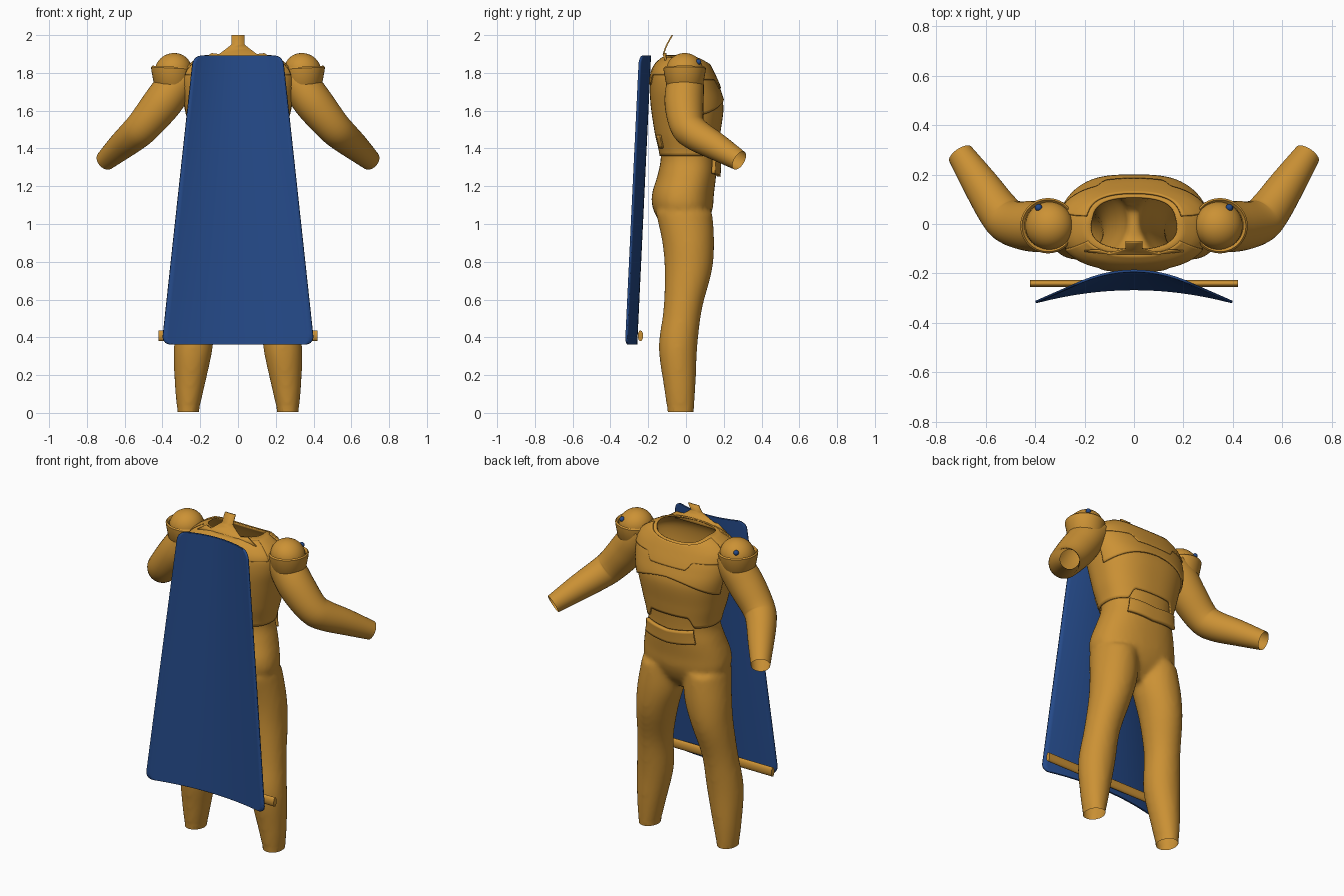
import bpy, bmesh, math
from mathutils import Vector

if "Cube" in bpy.data.objects:
    bpy.data.objects.remove(bpy.data.objects["Cube"])


def material(name, rgb):
    m = bpy.data.materials.new(name)
    m.diffuse_color = (*rgb, 1)
    m.use_nodes = True
    m.node_tree.nodes["Principled BSDF"].inputs["Base Color"].default_value = m.diffuse_color
    return m


GOLD = material("golden_orange", (0.60, 0.285, 0.035))
BLUE = material("deep_blue", (0.018, 0.068, 0.25))


def finish(name, bm, mat, mirror=False, thick=0, angle=40):
    me = bpy.data.meshes.new(name)
    bm.to_mesh(me)
    bm.free()
    ob = bpy.data.objects.new(name, me)
    bpy.context.collection.objects.link(ob)
    me.materials.append(mat)
    me.shade_smooth()
    me.set_sharp_from_angle(angle=math.radians(angle))
    if thick:
        s = ob.modifiers.new("thickness", 'SOLIDIFY')
        s.thickness, s.offset = thick, -1
    if mirror:
        ob.modifiers.new("mirror", 'MIRROR').use_mirror_merge = False
    return ob


def spline(keys, steps):
    """Catmull-Rom samples through rows of numbers."""
    out, last = [], len(keys) - 1
    for i in range(last):
        a, b, c, d = (keys[max(0, min(last, i + k))] for k in (-1, 0, 1, 2))
        for s in range(steps):
            t = s / steps
            out.append([q + 0.5 * t * (r - p + t * (2 * p - 5 * q + 4 * r - e + t * (3 * (q - r) + e - p)))
                        for p, q, r, e in zip(a, b, c, d)])
    return out + [list(keys[-1])]


def oval(rx, ry, a, n=2.0):
    c, s = math.cos(a), math.sin(a)
    return (rx * math.copysign(abs(c) ** (2 / n), c),
            ry * math.copysign(abs(s) ** (2 / n), s))


def skin(bm, rings, closed=True, caps=False):
    rows = [[bm.verts.new(p) for p in r] for r in rings]
    n = len(rows[0])
    for lo, hi in zip(rows, rows[1:]):
        for i in range(n if closed else n - 1):
            j = (i + 1) % n
            bm.faces.new((lo[i], lo[j], hi[j], hi[i]))
    if caps:
        bm.faces.new(rows[0][::-1])
        bm.faces.new(rows[-1])


def column(bm, keys, n=2.0, side=1):
    """Closed stack of ovals, keys are (x, y, z, rx, ry)."""
    rings = []
    for x, y, z, rx, ry in spline(keys, 5):
        pts = [oval(rx, ry, math.tau * i / 40, n) for i in range(40)]
        rings.append([(side * x + px, y + py, z) for px, py in pts])
    skin(bm, rings, caps=True)


# Body suit: pelvis and legs fused into one skin, open at ankles and waist
LEG = [(.265, -.028, .005, .056, .07), (.255, -.034, .15, .08, .085),
       (.236, -.042, .35, .103, .102), (.218, -.017, .55, .10, .102),
       (.185, .012, .75, .115, .125), (.158, .012, .9, .13, .137), (.14, -.01, 1.06, .125, .15)]
PELVIS = [(0, -.01, .93, .08, .06), (0, -.012, 1.0, .20, .12), (0, -.017, 1.08, .262, .158),
          (0, -.016, 1.16, .262, .164), (0, .005, 1.26, .235, .155),
          (0, .015, 1.36, .21, .148), (0, .015, 1.5, .23, .16)]
bm = bmesh.new()
column(bm, LEG)
column(bm, LEG, side=-1)
column(bm, PELVIS, 2.3)
raw = finish("suit_volume", bm, GOLD)
rm = raw.modifiers.new("fuse", 'REMESH')
rm.mode, rm.voxel_size = 'VOXEL', 0.013
sm = raw.modifiers.new("soften", 'SMOOTH')
sm.factor, sm.iterations = 0.5, 10
dg = bpy.context.evaluated_depsgraph_get()
bm = bmesh.new()
bm.from_mesh(raw.evaluated_get(dg).to_mesh())
bpy.data.objects.remove(raw)
for z, up in ((.022, 1), (1.47, -1)):
    cut = bmesh.ops.bisect_plane(bm, geom=bm.verts[:] + bm.edges[:] + bm.faces[:], plane_co=(0, 0, z),
                                 plane_no=(0, 0, up), clear_inner=True)
for v in bm.verts:
    if v.co.z < .03:
        v.co.z -= .016
finish("body_suit", bm, GOLD, angle=60)

# Torso surface used by all the armour plates: z, half width, back y, front y
TORSO = [(1.22, .25, -.16, .16), (1.34, .218, -.138, .166), (1.48, .25, -.165, .182), (1.62, .282, -.186, .198),
         (1.72, .30, -.191, .172), (1.80, .295, -.182, .138), (1.85, .255, -.158, .112),
         (1.88, .205, -.125, .092), (1.90, .165, -.10, .08)]
SAMPLES = spline(TORSO, 12)


def torso_point(a, z, off):
    for lo, hi in zip(SAMPLES, SAMPLES[1:]):
        if z <= hi[0]:
            break
    t = max(0, min(1, (z - lo[0]) / (hi[0] - lo[0])))
    rx, yb, yf = (p + (q - p) * t for p, q in zip(lo[1:], hi[1:]))
    x, y = oval(rx + off, (yf - yb) / 2 + off, a, 2.4)
    return (x, y + (yb + yf) / 2, z)


def plate(name, a0, a1, bottom, top, off, rows=14, thick=.008):
    """Curved armour plate between two angles and two height rules."""
    a0, a1 = math.radians(a0), math.radians(a1)
    full = a1 - a0 > 6.28
    cols = 96 if full else 48
    angles = [a0 + (a1 - a0) * i / cols for i in range(cols + (not full))]
    rings = []
    for r in range(rows + 1):
        t = r / rows
        rings.append([torso_point(a, bottom(a) * (1 - t) + top(a) * t, off) for a in angles])
    bm = bmesh.new()
    skin(bm, rings, closed=full)
    return finish(name, bm, GOLD, thick=thick)


def ramp(x, lo, hi):
    t = max(0, min(1, (x - lo) / (hi - lo)))
    return t * t * (3 - 2 * t)


# Vest with a stepped hem and an open, dipped neck
def neck(a):
    return 1.895 - .045 * max(0, math.sin(a)) ** 3


plate("vest", 0, 360, lambda a: 1.36 + .06 * ramp(math.sin(a), .75, .9), neck, 0, 30)
# Chest plate with a wavy lower edge
plate("chest_plate", 12, 168, lambda a: 1.63 + .03 * math.cos(2 * a) * -1 - .03 * abs(math.cos(a)),
      lambda a: 1.79, .008)
# Yoke with a stepped edge in front and behind
plate("front_yoke", 20, 160, lambda a: 1.72 + .045 * ramp(abs(math.cos(a)), .3, .42),
      lambda a: neck(a) - .005, .014)
plate("back_yoke", 205, 335, lambda a: 1.74 + .05 * ramp(abs(math.cos(a)), .3, .42),
      lambda a: 1.885, .006)
# Belt plate on the belly
plate("belt_plate", 52, 128, lambda a: 1.25 + .03 * abs(math.cos(a)),
      lambda a: 1.33 + .03 * abs(math.cos(a)), .022, 6, .02)
# Small buckle plates at the lower back
for k, a in enumerate((232, 294)):
    plate("back_buckle_%d" % (k + 1), a, a + 14, lambda a: 1.40, lambda a: 1.47, .008, 4)

# Back collar standing up behind the neck
half = [(.20, 1.865), (.14, 1.905), (.10, 1.90), (.06, 1.93), (.035, 1.95), (.035, 2.0)]
outline = half + [(-x, z) for x, z in reversed(half)]
bm = bmesh.new()
bm.faces.new([bm.verts.new((x, -.15 + (z - 1.87) * .55 + x * x, z)) for x, z in outline])
finish("back_collar", bm, GOLD, thick=.008)

# Arms: tapered bent tubes, open at the wrists
ARM = [(.27, 0, 1.80, .085), (.335, -.005, 1.73, .10), (.405, -.01, 1.635, .103), (.495, .005, 1.525, .092),
       (.545, .05, 1.475, .086), (.62, .16, 1.41, .073), (.702, .282, 1.336, .054)]
path = spline(ARM, 5)
rings = []
for i, (x, y, z, r) in enumerate(path):
    t = (Vector(path[min(i + 1, len(path) - 1)][:3]) - Vector(path[max(i - 1, 0)][:3])).normalized()
    u = t.cross(Vector((.8, -.6, .3))).normalized()
    w = t.cross(u)
    rings.append([Vector((x, y, z)) + r * (math.cos(b) * u + math.sin(b) * w)
                  for b in (math.tau * k / 32 for k in range(32))])
bm = bmesh.new()
skin(bm, rings)
finish("arm", bm, GOLD, mirror=True, angle=60)


# Shoulder pads: flared cup with a dome rising from it
def lathe(name, profile, center, tilt):
    bm = bmesh.new()
    skin(bm, [[(r * math.cos(b), r * math.sin(b), z) for b in (math.tau * k / 40 for k in range(40))]
              for r, z in profile])
    bmesh.ops.remove_doubles(bm, verts=bm.verts, dist=1e-5)
    for v in bm.verts:
        v.co.z += v.co.x * tilt
    bmesh.ops.translate(bm, verts=bm.verts, vec=center)
    return finish(name, bm, GOLD, mirror=True, angle=35)


lathe("shoulder_cup", [(.085, -.08), (.098, -.06), (.111, .01), (.112, .025), (.105, .033), (.094, .022)],
      (.348, -.007, 1.80), .05)
dome = [(.097 * math.cos(q), .015 + .09 * math.sin(q)) for q in (math.pi / 2 * k / 10 for k in range(11))]
lathe("shoulder_dome", dome, (.343, -.007, 1.80), -.05)

# Blue studs on the pads
bm = bmesh.new()
bmesh.ops.create_uvsphere(bm, u_segments=16, v_segments=8, radius=.015)
bmesh.ops.translate(bm, verts=bm.verts, vec=(.386, .066, 1.858))
finish("shoulder_stud", bm, BLUE, mirror=True)

# Cape: bowed tapering sheet with rounded corners
ROWS, COLS, TOP, LOW = 40, 28, 1.892, .362
rings = []
for r in range(ROWS + 1):
    t = (1 - math.cos(math.pi * r / ROWS)) / 2
    z = TOP + (LOW - TOP) * t
    edge = min(TOP - z, z - LOW)
    c = .045
    inset = c - math.sqrt(c * c - (c - edge) ** 2) if edge < c else 0
    w = .238 + .166 * t
    row = []
    for k in range(COLS + 1):
        s = 2 * k / COLS - 1
        row.append((s * (w - inset), -.185 - .073 * t - .055 * (s * (w - inset) / w) ** 2, z))
    rings.append(row)
bm = bmesh.new()
skin(bm, rings, closed=False)
finish("cape", bm, BLUE, thick=.01)

# Rod across the hem of the cape
bm = bmesh.new()
skin(bm, [[(x, -.241 + .014 * math.cos(b), .408 + .028 * math.sin(b))
           for b in (math.tau * k / 24 for k in range(24))] for x in (-.42, .42)], caps=True)
finish("hem_rod", bm, GOLD)
